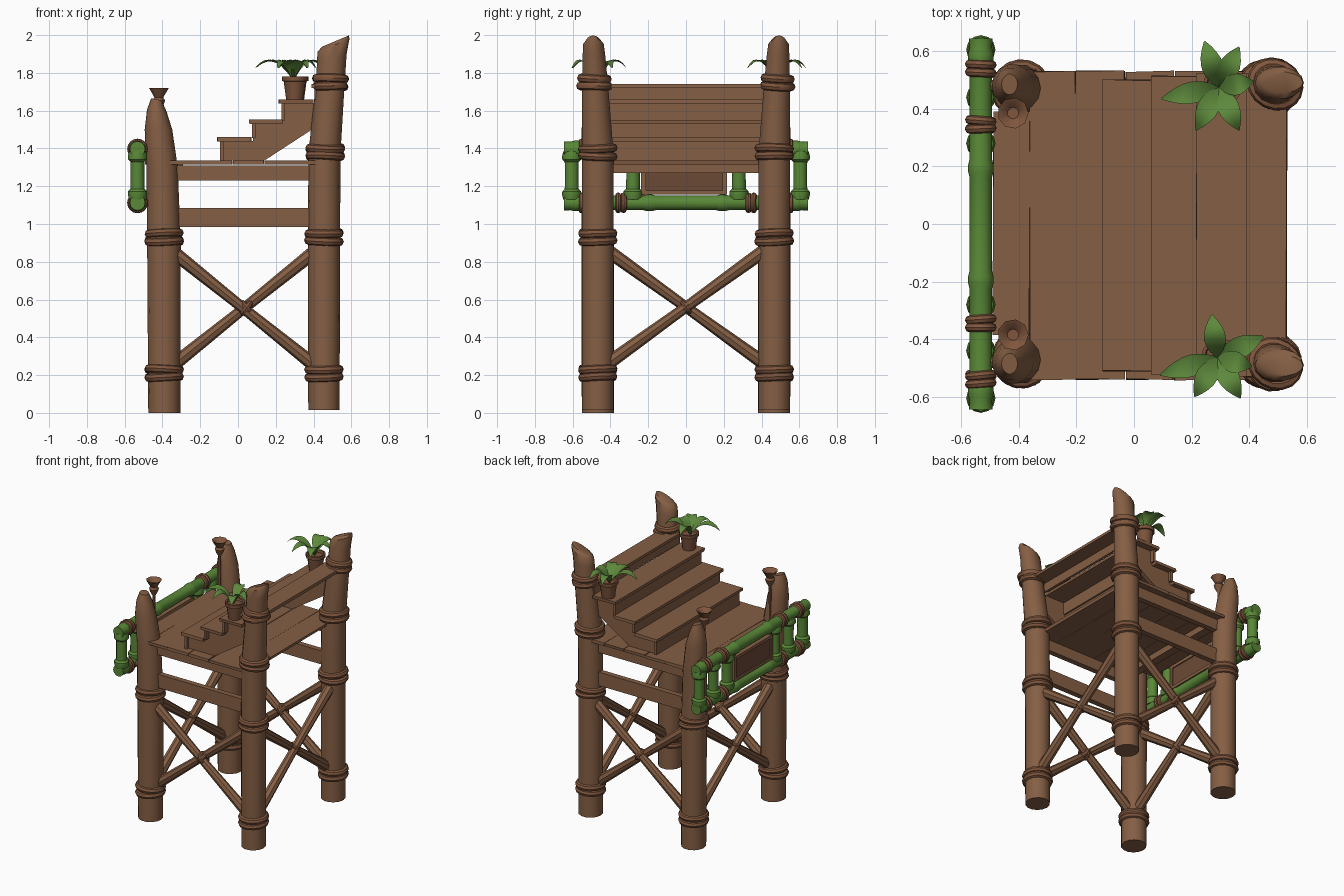
import bpy, bmesh, math, random
from mathutils import Vector

if "Cube" in bpy.data.objects:
    bpy.data.objects.remove(bpy.data.objects["Cube"])
random.seed(4)

def material(name, rgb):
    m = bpy.data.materials.new(name)
    m.diffuse_color = (*rgb, 1)
    m.use_nodes = True
    m.node_tree.nodes["Principled BSDF"].inputs["Base Color"].default_value = m.diffuse_color
    return m
WOOD = material("brown wood", (0.235, 0.114, 0.058))
ROPE = material("red brown rope", (0.215, 0.093, 0.047))
SIGN = material("dark sign wood", (0.150, 0.068, 0.036))
POT = material("clay", (0.200, 0.085, 0.045))
BAMBOO = material("bamboo green", (0.100, 0.245, 0.038))
LEAF = material("leaf green", (0.110, 0.250, 0.045))

def finish(bm, name, mat, smooth=True):
    bmesh.ops.recalc_face_normals(bm, faces=bm.faces)
    me = bpy.data.meshes.new(name)
    bm.to_mesh(me)
    bm.free()
    me.materials.append(mat)
    if smooth:
        me.polygons.foreach_set("use_smooth", [True] * len(me.polygons))
        me.set_sharp_from_angle(angle=math.radians(40))
    ob = bpy.data.objects.new(name, me)
    bpy.context.collection.objects.link(ob)
    return ob

def loft(bm, rings):
    """Skin a list of point rings and cap both ends."""
    vs = [[bm.verts.new(p) for p in r] for r in rings]
    n = len(vs[0])
    for a, b in zip(vs, vs[1:]):
        for i in range(n):
            bm.faces.new((a[i], a[(i + 1) % n], b[(i + 1) % n], b[i]))
    bm.faces.new(vs[0][::-1])
    bm.faces.new(vs[-1])

def upright(name, stations, mat, n=14):
    """Vertical loft; station = (x, y, z, rx, ry, slope of the cut along x)."""
    bm = bmesh.new()
    rings = []
    for x, y, z, rx, ry, s in stations:
        angs = [2 * math.pi * i / n for i in range(n)]
        rings.append([(x + rx * math.cos(a), y + ry * math.sin(a),
                       z + s * rx * math.cos(a)) for a in angs])
    loft(bm, rings)
    return finish(bm, name, mat)

def rod(name, a, b, prof, mat, n=10):
    """Round bar from a to b; prof = list of (t, radius)."""
    a, b = Vector(a), Vector(b)
    q = (b - a).to_track_quat('Z', 'Y')
    bm = bmesh.new()
    loft(bm, [[a.lerp(b, t) + q @ Vector((r * math.cos(k * 2 * math.pi / n),
               r * math.sin(k * 2 * math.pi / n), 0)) for k in range(n)] for t, r in prof])
    return finish(bm, name, mat)

def ring(name, c, R, r, axis=(0, 0, 1), sx=1, sy=1):
    """Rope loop around an axis."""
    q = Vector(axis).to_track_quat('Z', 'Y')
    bm = bmesh.new()
    N, M = 16, 8
    g = []
    for i in range(N):
        a = 2 * math.pi * i / N
        row = []
        for j in range(M):
            b = 2 * math.pi * j / M
            d = R + r * math.cos(b)
            p = Vector((d * math.cos(a) * sx, d * math.sin(a) * sy, r * math.sin(b)))
            row.append(bm.verts.new(Vector(c) + q @ p))
        g.append(row)
    for i in range(N):
        for j in range(M):
            i2, j2 = (i + 1) % N, (j + 1) % M
            bm.faces.new((g[i][j], g[i2][j], g[i2][j2], g[i][j2]))
    return finish(bm, name, ROPE)

def board(name, x0, x1, y0, y1, z0, z1, mat=WOOD, j=0.0):
    """Box with slightly uneven corners."""
    bm = bmesh.new()
    bmesh.ops.create_cube(bm, size=1)
    for v in bm.verts:
        v.co = (x0 + (v.co.x + .5) * (x1 - x0) + random.uniform(-j, j),
                y0 + (v.co.y + .5) * (y1 - y0) + random.uniform(-j, j),
                z0 + (v.co.z + .5) * (z1 - z0))
    return finish(bm, name, mat, False)

def double_ring(name, x, y, z, R, sx=1, sy=1):
    for dz in (-0.02, 0.02):
        tilt = (random.uniform(-.07, .07), random.uniform(-.07, .07), 1)
        ring(name, (x, y, z + dz), R, 0.023, tilt, sx, sy)

for s in (-1, 1):
    # tall posts at the stair end, slanted tops
    upright("tall_post", [(.455, s*.467, .015, .083, .085, 0), (.455, s*.467, .9, .085, .085, 0),
        (.458, s*.467, 1.38, .085, .085, 0), (.485, s*.48, 1.7, .077, .072, 0),
        (.497, s*.487, 1.88, .078, .062, .25), (.505, s*.49, 1.945, .085, .056, .42),
        (.515, s*.492, 1.968, .072, .036, .42)], WOOD)
    # short posts at the rail end
    upright("short_post", [(-.39, s*.467, .0, .085, .087, 0), (-.392, s*.467, .9, .089, .088, 0),
        (-.402, s*.47, 1.3, .083, .083, 0), (-.421, s*.48, 1.5, .073, .075, 0),
        (-.43, s*.483, 1.6, .052, .06, -.1), (-.432, s*.485, 1.66, .028, .036, -.2)], WOOD)
    # rope bindings
    for z in (.21, .93):
        double_ring("post_rope", .455, s*.467, z, .082)
        double_ring("post_rope", -.391, s*.467, z, .082)
    double_ring("post_rope", .462, s*.467, 1.38, .082)
    double_ring("post_rope", .49, s*.485, 1.75, .078, 1, .88)
    # torch cups on thin sticks
    upright("torch_cup", [(-.42, s*.385, z, r, r, 0) for z, r in ((1.33, .008), (1.6, .009),
        (1.635, .028), (1.655, .034), (1.67, .024), (1.69, .036), (1.72, .054),
        (1.715, .044), (1.69, .02))], ROPE, 9)
    # side beams
    y = s * .467
    board("upper_beam", -.37, .44, y - .02, y + .02, 1.23, 1.31)
    board("lower_beam", -.37, .44, y - .02, y + .02, .985, 1.085)
    # crossed braces
    taper = [(0, .037), (.5, .028), (1, .037)]
    for d in (-1, 1):
        rod("long_brace", (.03 - d*.39, y + d*.012, .24), (.03 + d*.39, y + d*.012, .865), taper, WOOD, 8)
    ring("brace_knot", (.045, y, .555), .032, .016, (.8, 0, .6))
    ring("brace_knot", (.045, y, .555), .032, .016, (-.8, 0, .6))
    x = .455 if s > 0 else -.391
    for d in (-1, 1):
        rod("cross_brace", (x + d*.012, -d*.43, .25), (x + d*.012, d*.43, .87), taper, WOOD, 8)
    ring("brace_knot", (x, 0, .56), .03, .014, (0, .8, .6))
    ring("brace_knot", (x, 0, .56), .03, .014, (0, -.8, .6))

# deck planks
edges = [-.36, -.203, -.03, .14, .3, .46]
board("deck_plank", -.49, -.362, -.385, .39, 1.315, 1.335, j=.003)
for a, b in zip(edges, edges[1:]):
    board("deck_plank", a, b - .003, -.54, .53, 1.315, 1.336, j=.003)
board("deck_bearer", -.35, -.29, -.45, .45, 1.27, 1.315)

# stairs: treads, risers and sawtooth stringers
steps = [(-.11, .07, 1.46, .51), (.06, .235, 1.552, .525), (.215, .4, 1.66, .53), (.39, .53, 1.742, .53)]
prev = 1.336
for x0, x1, z, h in steps:
    board("stair_tread", x0, x1, -h, h - .01, z - .022, z, j=.003)
    board("stair_riser", x0 + .015, x0 + .033, -h + .02, h - .03, prev - .004, z - .02)
    prev = z
outline = [(-.09, 1.336), (-.09, 1.44), (.08, 1.44), (.08, 1.532), (.235, 1.532), (.235, 1.64),
           (.41, 1.64), (.41, 1.72), (.5, 1.72), (.5, 1.58), (.418, 1.517), (.14, 1.336)]
for y in (-.47, .44):
    bm = bmesh.new()
    loft(bm, [[(px, y + d, pz) for px, pz in outline] for d in (0, .03)])
    finish(bm, "stair_stringer", WOOD, False)

# bamboo railing
X = -.532
def bamboo(name, a, b, r, joints):
    prof = [(0, r * 1.05)]
    for t in joints:
        prof += [(t - .025, r), (t - .008, r * 1.14), (t + .008, r * 1.14), (t + .025, r)]
    rod(name, a, b, prof + [(1, r * 1.05)], BAMBOO, 12)
bamboo("top_rail", (X, -.645, 1.397), (X, .645, 1.397), .039, (.05, .35, .65, .95))
bamboo("bottom_rail", (X, -.645, 1.112), (X, .645, 1.112), .039, (.05, .35, .65, .95))
for s in (-1, 1):
    for y in (.605, .44, .28):
        rod("rail_baluster", (X, s*y, 1.13), (X, s*y, 1.385), [(0, .045), (.1, .051), (.17, .05),
            (.22, .037), (.5, .036), (.78, .037), (.83, .05), (.9, .051), (1, .045)], BAMBOO, 12)
    for z in (1.397, 1.112):
        for y in (.345, .54):
            for d in (-.014, .014):
                ring("rail_rope", (X, s*y + d, z), .039, .016, (random.uniform(-.1, .1), 1, 0))
    rod("rail_peg", (X, s*.48, 1.397), (-.42, s*.48, 1.397), [(0, .02), (1, .02)], ROPE, 8)
    rod("rail_peg", (X, s*.48, 1.112), (-.4, s*.48, 1.112), [(0, .02), (1, .02)], ROPE, 8)

# blank sign with frame
board("sign_panel", X - .01, X + .01, -.22, .2, 1.175, 1.325, SIGN)
for z in (1.165, 1.325):
    board("sign_frame", X - .018, X + .018, -.235, .215, z - .01, z + .012)
for y in (-.225, .205):
    board("sign_frame", X - .018, X + .018, y - .012, y + .012, 1.16, 1.335)
    for z in (1.15, 1.345):
        board("sign_strap", X - .01, X + .01, y - .01, y + .01, z - .02, z + .02, ROPE)

# potted plants; leaf tips are offsets from the pot
plants = [(.305, .475, [(-.05, .16), (.07, .14), (-.2, -.04), (-.08, -.15), (.07, -.15), (.12, .02)]),
          (.3, -.465, [(-.02, .15), (.16, .075), (.12, -.03), (.08, -.14), (-.08, -.135), (-.2, -.06)])]
for px, py, tips in plants:
    upright("plant_pot", [(px, py, z, r, r, 0) for z, r in ((1.66, .045), (1.755, .058), (1.757, .067),
        (1.782, .068), (1.782, .056), (1.765, .052))], POT, 12)
    for tx, ty in tips:
        bm = bmesh.new()
        side = Vector((-ty, tx, 0)).normalized()
        rows = []
        for i in range(8):
            t = i / 7
            c = Vector((px - .01 + tx * t, py + ty * t, 1.765 + .31 * t - .25 * t * t))
            w = .004 + .034 * math.sin(math.pi * t ** .9) if i < 7 else .002
            rows.append([bm.verts.new(c + side * w * k + Vector((0, 0, .01 * abs(k) * math.sin(math.pi * t))))
                         for k in (-1, 0, 1)])
        for a, b in zip(rows, rows[1:]):
            for k in (0, 1):
                bm.faces.new((a[k], a[k + 1], b[k + 1], b[k]))
        finish(bm, "plant_leaf", LEAF)
